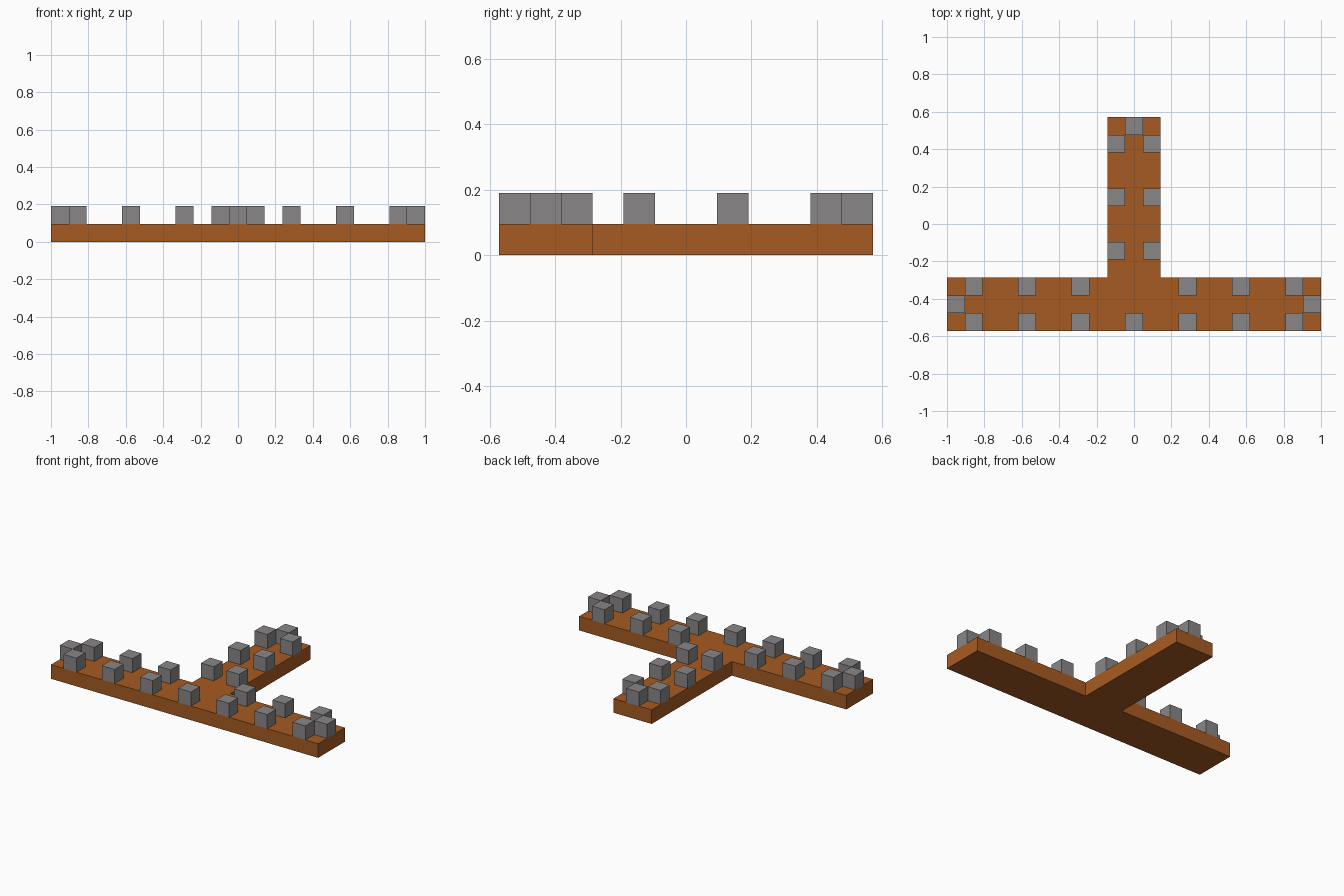
import bpy, bmesh

if "Cube" in bpy.data.objects:
    bpy.data.objects.remove(bpy.data.objects["Cube"], do_unlink=True)

U = 2 / 21  # one block


def material(name, color):
    m = bpy.data.materials.new(name)
    m.use_nodes = True
    m.diffuse_color = color
    m.node_tree.nodes["Principled BSDF"].inputs["Base Color"].default_value = color
    return m


brown = material("orange brown", (0.38, 0.105, 0.016, 1))
grey = material("stone grey", (0.25, 0.24, 0.24, 1))


def add_object(name, bm, mat):
    bmesh.ops.recalc_face_normals(bm, faces=bm.faces)
    mesh = bpy.data.meshes.new(name)
    bm.to_mesh(mesh)
    bm.free()
    mesh.materials.append(mat)
    obj = bpy.data.objects.new(name, mesh)
    bpy.context.collection.objects.link(obj)
    return obj


# T-shaped base: half outline mirrored, then extruded up one block
half = [(10.5, -6), (10.5, -3), (1.5, -3), (1.5, 6)]
outline = half + [(-x, y) for x, y in reversed(half)]
bm = bmesh.new()
face = bm.faces.new([bm.verts.new((x * U, y * U, 0)) for x, y in outline])
top = bmesh.ops.extrude_face_region(bm, geom=[face], use_keep_orig=True)["geom"]
bmesh.ops.translate(bm, vec=(0, 0, U),
                    verts=[v for v in top if isinstance(v, bmesh.types.BMVert)])
add_object("walkway_base", bm, brown)

# Battlement blocks along the rim
spots = [(0, -5.5), (0, 5.5)]
for s in (-1, 1):
    spots += [(s * x, y) for x in (3, 6, 9) for y in (-5.5, -3.5)]
    spots += [(s, y) for y in (-1.5, 1.5, 4.5)]
    spots.append((s * 10, -4.5))

for i, (x, y) in enumerate(spots):
    bm = bmesh.new()
    bmesh.ops.create_cube(bm, size=U)
    block = add_object(f"battlement_{i + 1}", bm, grey)
    block.location = (x * U, y * U, 1.5 * U)
